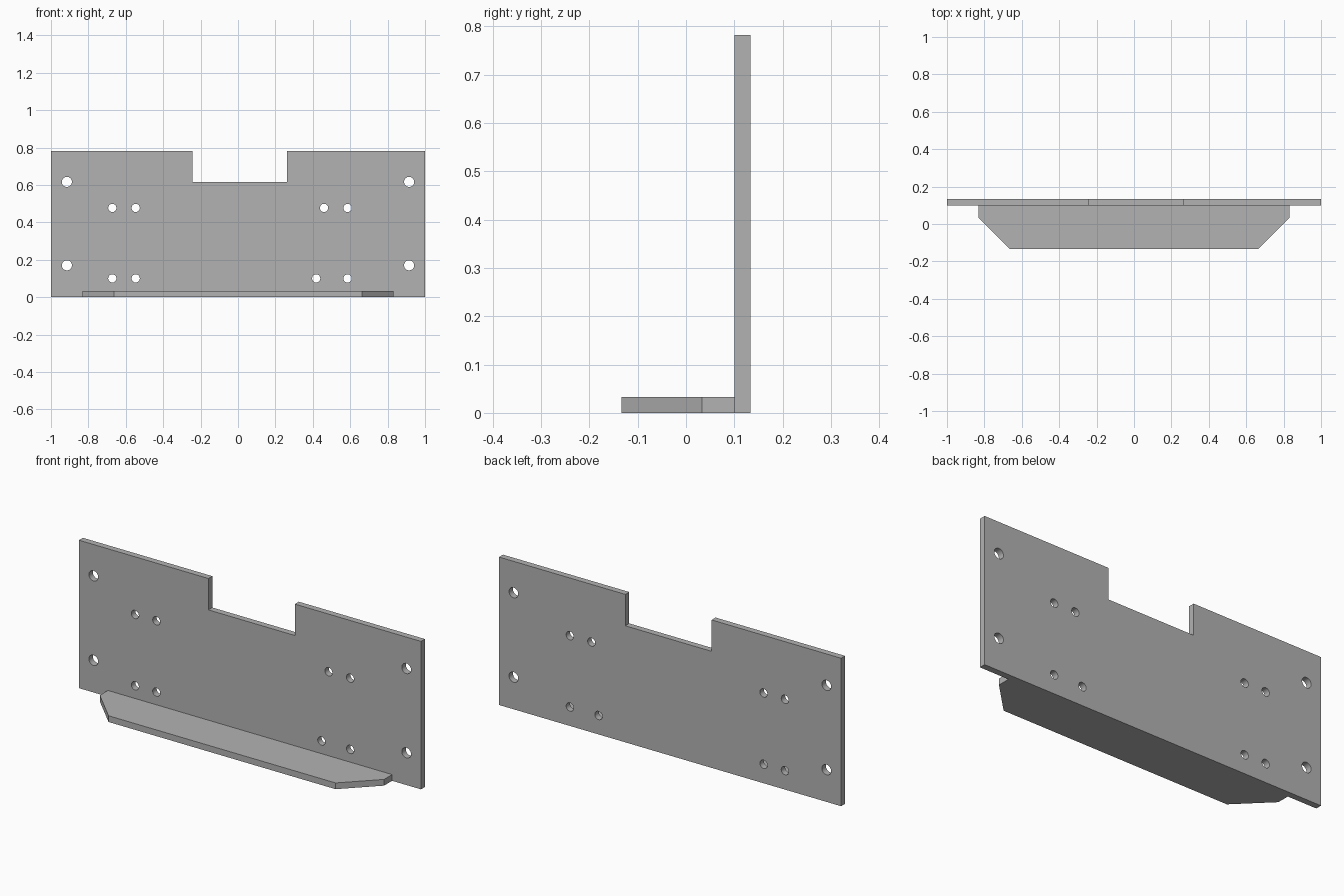
import bpy
import bmesh
from mathutils import Matrix, Vector

if "Cube" in bpy.data.objects:
    bpy.data.objects.remove(bpy.data.objects["Cube"], do_unlink=True)

THICK = 0.033
BACK = 0.133
FRONT = BACK - THICK

grey = bpy.data.materials.new("plain_grey")
grey.use_nodes = True
colour = (0.45, 0.45, 0.45, 1)
grey.diffuse_color = colour
grey.node_tree.nodes["Principled BSDF"].inputs["Base Color"].default_value = colour


def make_object(name, bm):
    bmesh.ops.recalc_face_normals(bm, faces=bm.faces)
    mesh = bpy.data.meshes.new(name)
    bm.to_mesh(mesh)
    bm.free()
    mesh.materials.append(grey)
    obj = bpy.data.objects.new(name, mesh)
    bpy.context.collection.objects.link(obj)
    return obj


def slab(name, points, direction):
    """Extrude a flat outline along a direction."""
    bm = bmesh.new()
    face = bm.faces.new([bm.verts.new(p) for p in points])
    result = bmesh.ops.extrude_face_region(bm, geom=[face], use_keep_orig=True)
    verts = [v for v in result["geom"] if isinstance(v, bmesh.types.BMVert)]
    bmesh.ops.translate(bm, verts=verts, vec=Vector(direction))
    return make_object(name, bm)


# Upright plate with a notch in its top edge
outline = [(-1, 0), (1, 0), (1, 0.782), (0.262, 0.782), (0.262, 0.616),
           (-0.243, 0.616), (-0.243, 0.782), (-1, 0.782)]
plate = slab("back_plate", [(x, FRONT, z) for x, z in outline], (0, THICK, 0))

# Bolt holes: four large corner holes, eight small mounting holes
LARGE, SMALL = 0.027, 0.022
holes = [(x, z, LARGE) for x in (-0.915, 0.915) for z in (0.17, 0.616)]
holes += [(x, z, SMALL) for x in (-0.672, -0.547, 0.586) for z in (0.1, 0.477)]
holes += [(0.418, 0.1, SMALL), (0.46, 0.477, SMALL)]
bm = bmesh.new()
for x, z, radius in holes:
    place = Matrix.Translation((x, FRONT + THICK / 2, z)) @ Matrix.Rotation(1.5707963, 4, "X")
    bmesh.ops.create_cone(bm, cap_ends=True, segments=32, radius1=radius,
                          radius2=radius, depth=THICK * 3, matrix=place)
cutter = make_object("hole_cutter", bm)
cutter.hide_render = True

cut = plate.modifiers.new("holes", "BOOLEAN")
cut.operation = "DIFFERENCE"
cut.solver = "EXACT"
cut.object = cutter
bpy.ops.object.select_all(action="DESELECT")
plate.select_set(True)
bpy.context.view_layer.objects.active = plate
bpy.ops.object.modifier_apply(modifier=cut.name)
bpy.data.objects.remove(cutter, do_unlink=True)
bpy.ops.object.shade_smooth_by_angle()

# Horizontal shelf with chamfered front corners
half = [(0.831, FRONT), (0.831, 0.033), (0.664, -0.133)]
rim = half + [(-x, y) for x, y in reversed(half)]
slab("bottom_shelf", [(x, y, 0) for x, y in rim], (0, 0, THICK))
